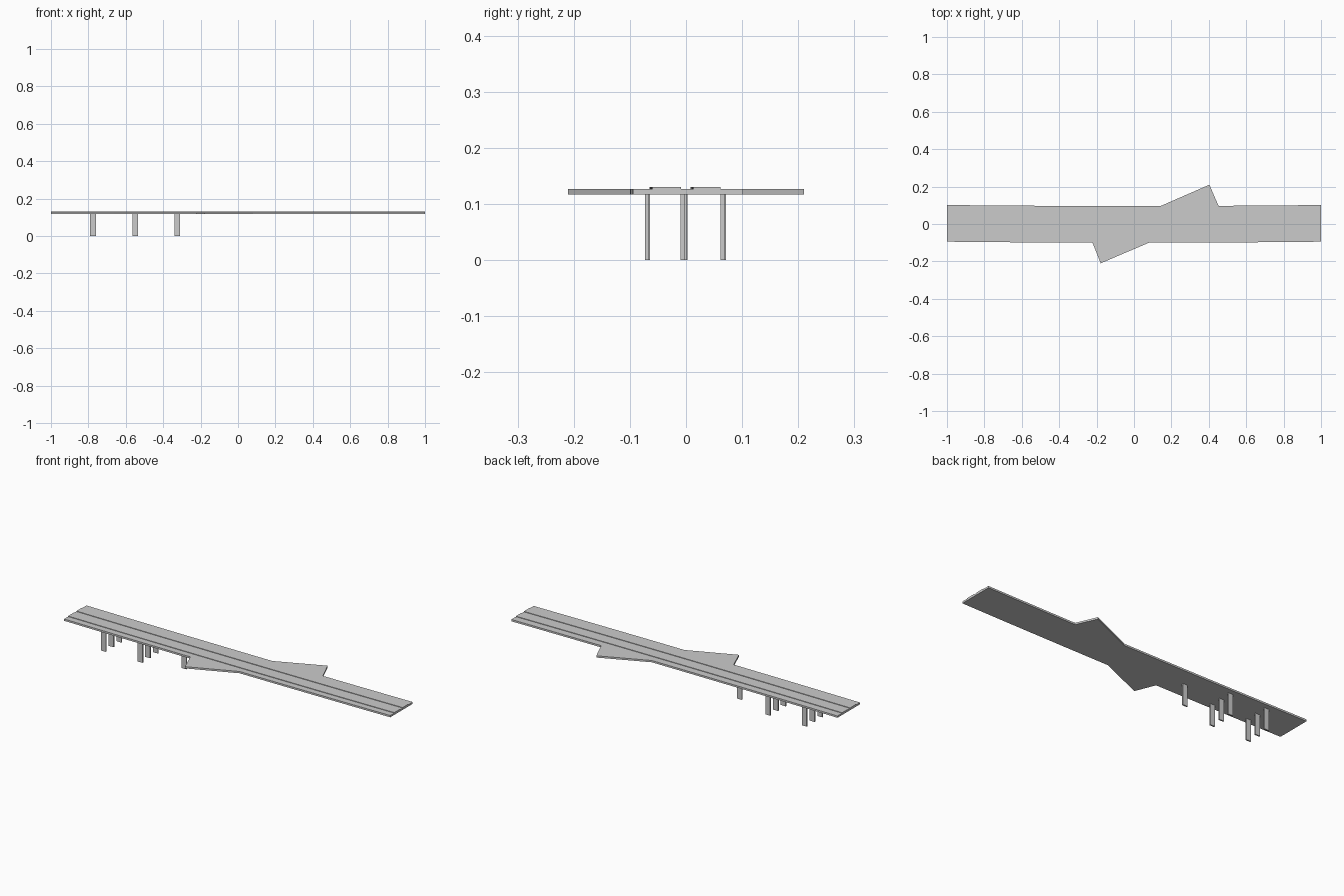
import bpy, bmesh

if "Cube" in bpy.data.objects:
    bpy.data.objects.remove(bpy.data.objects["Cube"])

Z_UNDER, Z_DECK, Z_TRACK = 0.117, 0.127, 0.130
HALF = 0.098
STATIONS = [-1 + 2 * i / 12 for i in range(13)]


def center(x):
    """Very slight plan curvature of the viaduct."""
    return -0.002 + 0.0055 * x * x


def edge(offset, lo=-1.0, hi=1.0):
    return [(x, center(x) + offset) for x in STATIONS if lo <= x <= hi]


def prism(name, outline, z0, z1):
    """Extrude a counter-clockwise plan outline between two heights."""
    bm = bmesh.new()
    face = bm.faces.new([bm.verts.new((x, y, z0)) for x, y in outline])
    ext = bmesh.ops.extrude_face_region(bm, geom=[face])
    for v in ext["geom"]:
        if isinstance(v, bmesh.types.BMVert):
            v.co.z = z1
    bmesh.ops.recalc_face_normals(bm, faces=bm.faces[:])
    mesh = bpy.data.meshes.new(name)
    bm.to_mesh(mesh)
    bm.free()
    obj = bpy.data.objects.new(name, mesh)
    bpy.context.collection.objects.link(obj)
    return obj


# Deck slab with a pointed wing on each side
def on_edge(x, side):
    return (x, center(x) + side * HALF)


front = (edge(-HALF, -1, -0.23)
         + [on_edge(-0.222, -1), (-0.178, -0.21), on_edge(0.08, -1)]
         + edge(-HALF, 0.1, 1))
back = (edge(HALF, -1, 0.13)
        + [on_edge(0.142, 1), (0.403, 0.21), on_edge(0.452, 1)]
        + edge(HALF, 0.46, 1))
prism("deck", front + back[::-1], Z_UNDER, Z_DECK)

# Two raised track beds
for name, a, b in (("front_track_bed", -0.063, -0.012),
                   ("back_track_bed", 0.010, 0.058)):
    prism(name, edge(a) + edge(b)[::-1], Z_DECK, Z_TRACK)

# Piers: two rows of three, then a single middle pier
PX, PY = 0.015, 0.0038
for i, (x, offsets) in enumerate(((-0.775, (-0.069, -0.002, 0.066)),
                                  (-0.55, (-0.069, -0.002, 0.066)),
                                  (-0.325, (-0.005,)))):
    for j, off in enumerate(offsets):
        y = off + center(x)
        prism(f"pier_{i + 1}_{j + 1}",
              [(x - PX, y - PY), (x + PX, y - PY), (x + PX, y + PY), (x - PX, y + PY)],
              0.0, Z_UNDER)
